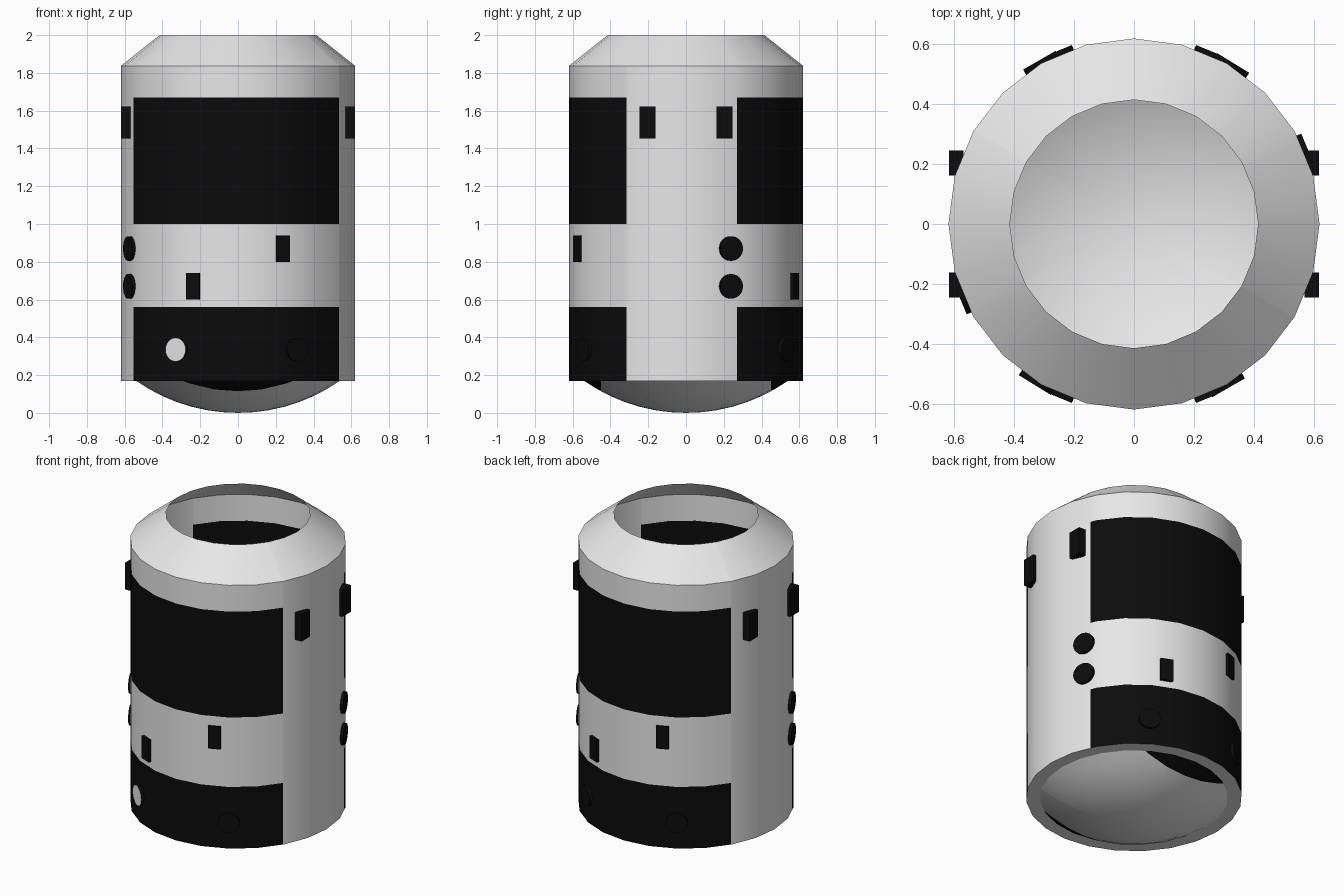
import bpy, bmesh, math
from mathutils import Matrix

if "Cube" in bpy.data.objects:
    bpy.data.objects.remove(bpy.data.objects["Cube"])

SIDES = 24
STEP = 2 * math.pi / SIDES
RAD = math.radians


def material(name, v):
    m = bpy.data.materials.new(name)
    m.diffuse_color = (v, v, v, 1)
    m.use_nodes = True
    m.node_tree.nodes["Principled BSDF"].inputs["Base Color"].default_value = m.diffuse_color
    return m


WHITE = material("white_paint", 0.8)
BLACK = material("black_paint", 0.0035)

# Edges of the dark panels; the back is the front turned half way round
FRONT = (RAD(206), RAD(329.5))
BACK = (RAD(26), RAD(149.5))
ANGLES = sorted([i * STEP for i in range(SIDES)] + list(FRONT) + list(BACK))


def in_panel(a):
    return FRONT[0] < a < FRONT[1] or BACK[0] < a < BACK[1]


def chord(a):
    """Radius factor that keeps extra points on the flat sides of the polygon."""
    mid = (math.floor(a / STEP + 1e-6) + 0.5) * STEP
    return math.cos(STEP / 2) / math.cos(a - mid)


def finish(bm, name, mats=(BLACK,), smooth=True):
    me = bpy.data.meshes.new(name)
    bm.to_mesh(me)
    bm.free()
    ob = bpy.data.objects.new(name, me)
    bpy.context.collection.objects.link(ob)
    for m in mats:
        me.materials.append(m)
    if smooth:
        bpy.ops.object.select_all(action='DESELECT')
        ob.select_set(True)
        bpy.context.view_layer.objects.active = ob
        bpy.ops.object.shade_smooth_by_angle(angle=RAD(30))
    return ob


def lathe(profile, is_black=None):
    bm = bmesh.new()
    rings = [[bm.verts.new((r * chord(a) * math.cos(a), r * chord(a) * math.sin(a), z))
              for a in ANGLES] for r, z in profile]
    n = len(ANGLES)
    for k in range(len(rings) - 1):
        lo, hi = rings[k], rings[k + 1]
        for i in range(n):
            j = (i + 1) % n
            f = bm.faces.new((lo[i], lo[j], hi[j], hi[i]))
            mid = (ANGLES[i] + (ANGLES[j] if j else 2 * math.pi)) / 2
            if is_black and is_black(k, mid):
                f.material_index = 1
    bmesh.ops.remove_doubles(bm, verts=bm.verts, dist=1e-5)
    return bm


# Open shell: bottom rim, walls with two dark bands front and back, sloped shoulder
R = 0.62
DOME_R, RIM_Z = 0.54, 0.17
shell = lathe([(DOME_R, RIM_Z), (R, RIM_Z), (R, 0.56), (R, 1.0), (R, 1.67),
               (R, 1.837), (0.415, 2.0)],
              lambda k, a: k in (1, 3) and in_panel(a))
finish(shell, "module_shell", (WHITE, BLACK))

# Shallow dome underneath, dark beyond two straight cuts
cap_r = (DOME_R ** 2 + RIM_Z ** 2) / (2 * RIM_Z)
cap_a = math.asin(DOME_R / cap_r)
dome = lathe([(cap_r * math.sin(cap_a * i / 7), cap_r * (1 - math.cos(cap_a * i / 7)))
              for i in range(8)])
for s in (-1, 1):
    bmesh.ops.bisect_plane(dome, geom=dome.verts[:] + dome.edges[:] + dome.faces[:],
                           plane_co=(0, 0.45 * s, 0), plane_no=(0, 1, 0))
for f in dome.faces:
    f.material_index = int(abs(f.calc_center_median().y) > 0.45)
finish(dome, "bottom_dome", (WHITE, BLACK))

INNER, OUTER = 0.607, 0.632      # radial range of the fittings


def place(angle, z, r=(INNER + OUTER) / 2):
    return Matrix.Rotation(RAD(angle), 4, 'Z') @ Matrix.Translation((r, 0, z))


def disc(name, angle, z, radius, white_face=False):
    bm = bmesh.new()
    bmesh.ops.create_cone(bm, cap_ends=True, segments=24, radius1=radius,
                          radius2=radius, depth=OUTER - INNER)
    if white_face:
        for f in bm.faces:
            f.material_index = int(f.normal.z > 0.9)
    bm.transform(place(angle, z) @ Matrix.Rotation(math.pi / 2, 4, 'Y'))
    finish(bm, name, (BLACK, WHITE) if white_face else (BLACK,))


def box(name, matrix, size):
    bm = bmesh.new()
    bmesh.ops.create_cube(bm, size=1)
    bm.transform(matrix @ Matrix.Diagonal((*size, 1)))
    finish(bm, name, smooth=False)


# Fittings repeat on the opposite side
for side, turn in (("front", 0), ("back", 180)):
    # Round ports on the lower dark band; one on the front has a white face
    disc(side + "_port_a", 238.4 + turn, 0.335, 0.063, white_face=(turn == 0))
    disc(side + "_port_b", 300 + turn, 0.335, 0.063)
    # Small plates between the bands
    box(side + "_plate_high", place(292.5 + turn, 0.87), (OUTER - INNER, 0.074, 0.14))
    box(side + "_plate_low", place(247.5 + turn, 0.67), (OUTER - INNER, 0.074, 0.14))
    # Pairs of round ports on the plain strips
    for i, z in enumerate((0.67, 0.87)):
        disc(f"{side}_strip_port_{i}", 202.5 + turn, z, 0.065)

# Square-on blocks high on the left and right
for sx in (-1, 1):
    for sy in (-1, 1):
        box("left_block" if sx < 0 else "right_block",
            Matrix.Translation((sx * 0.594, sy * 0.204, 1.537)), (0.048, 0.084, 0.17))
